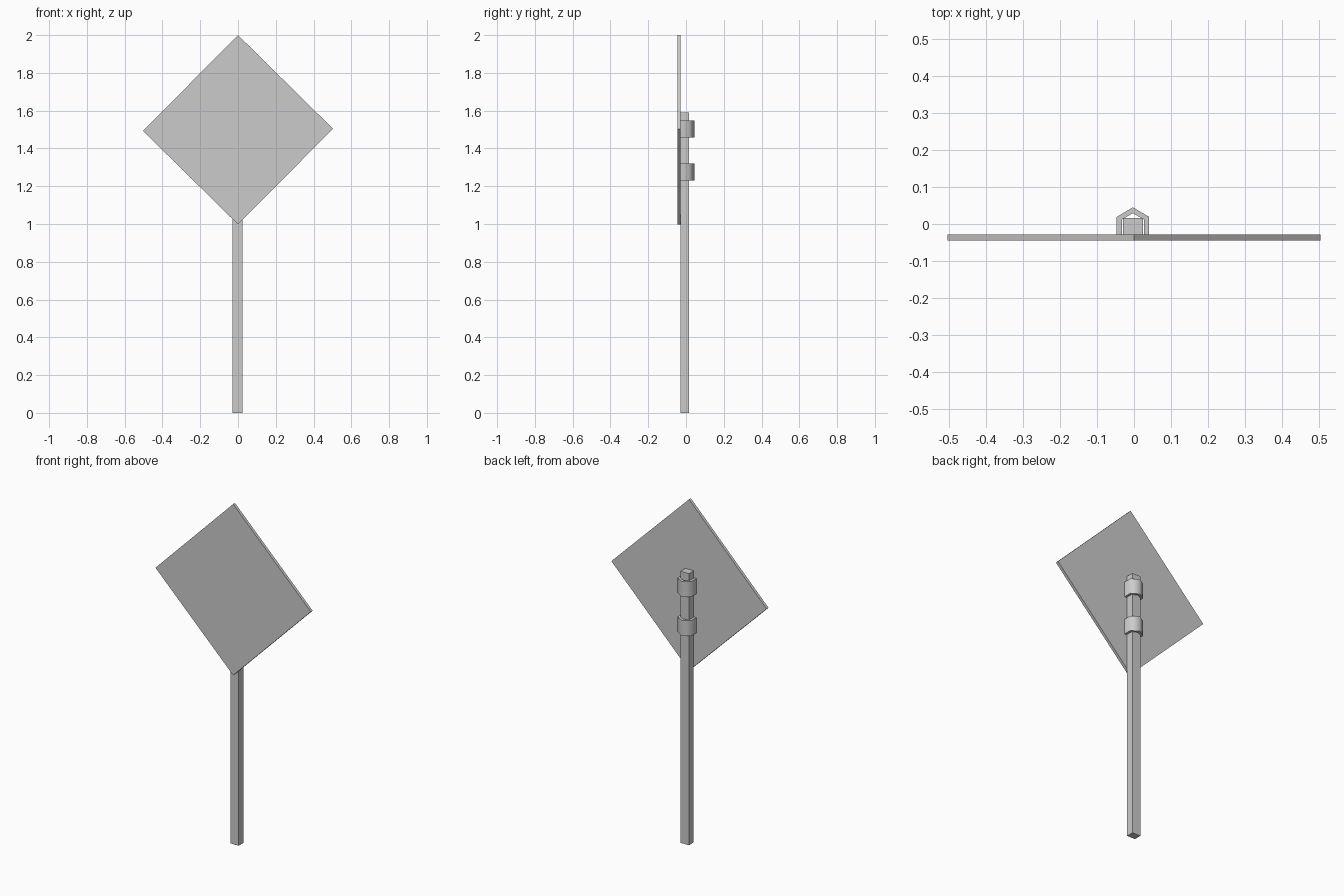
import bpy, bmesh
from math import radians

cube = bpy.data.objects.get("Cube")
if cube:
    bpy.data.objects.remove(cube, do_unlink=True)

grey = bpy.data.materials.new("plain grey")
grey.use_nodes = True
grey.diffuse_color = (0.6, 0.6, 0.6, 1)
grey.node_tree.nodes["Principled BSDF"].inputs["Base Color"].default_value = (0.6, 0.6, 0.6, 1)


def prism(name, outline, depth):
    """Extrude a closed 3D outline along the depth vector."""
    bm = bmesh.new()
    face = bm.faces.new([bm.verts.new(p) for p in outline])
    result = bmesh.ops.extrude_face_region(bm, geom=[face], use_keep_orig=True)
    moved = [g for g in result["geom"] if isinstance(g, bmesh.types.BMVert)]
    bmesh.ops.translate(bm, verts=moved, vec=depth)
    bmesh.ops.recalc_face_normals(bm, faces=bm.faces)
    mesh = bpy.data.meshes.new(name)
    bm.to_mesh(mesh)
    bm.free()
    mesh.materials.append(grey)
    obj = bpy.data.objects.new(name, mesh)
    bpy.context.collection.objects.link(obj)
    return obj


FRONT, BACK = -0.045, -0.028   # faces of the sign plate

# Diamond plate, very slightly tilted
diamond = [(0, 0.998), (0.503, 1.504), (0, 2), (-0.503, 1.493)]
prism("sign_plate", [(x, FRONT, z) for x, z in diamond], (0, BACK - FRONT, 0))

# Square post
post = [(-0.03, BACK), (0.024, BACK), (0.024, 0.016), (-0.03, 0.016)]
prism("post", [(x, y, 0) for x, y in post], (0, 0, 1.59))

# Peaked clamps that hold the post against the plate
MID = -0.003
outer = [(-0.044, BACK), (-0.044, 0.019), (0, 0.045), (0.044, 0.019), (0.044, BACK)]
inner = [(0.03, BACK), (0.03, 0.012), (0, 0.029), (-0.03, 0.012), (-0.03, BACK)]
for name, z in (("upper_clamp", 1.459), ("lower_clamp", 1.231)):
    clamp = prism(name, [(x + MID, y, z) for x, y in outer + inner], (0, 0, 0.09))
    bpy.ops.object.select_all(action="DESELECT")
    clamp.select_set(True)
    bpy.context.view_layer.objects.active = clamp
    bpy.ops.object.shade_smooth_by_angle(angle=radians(70))
